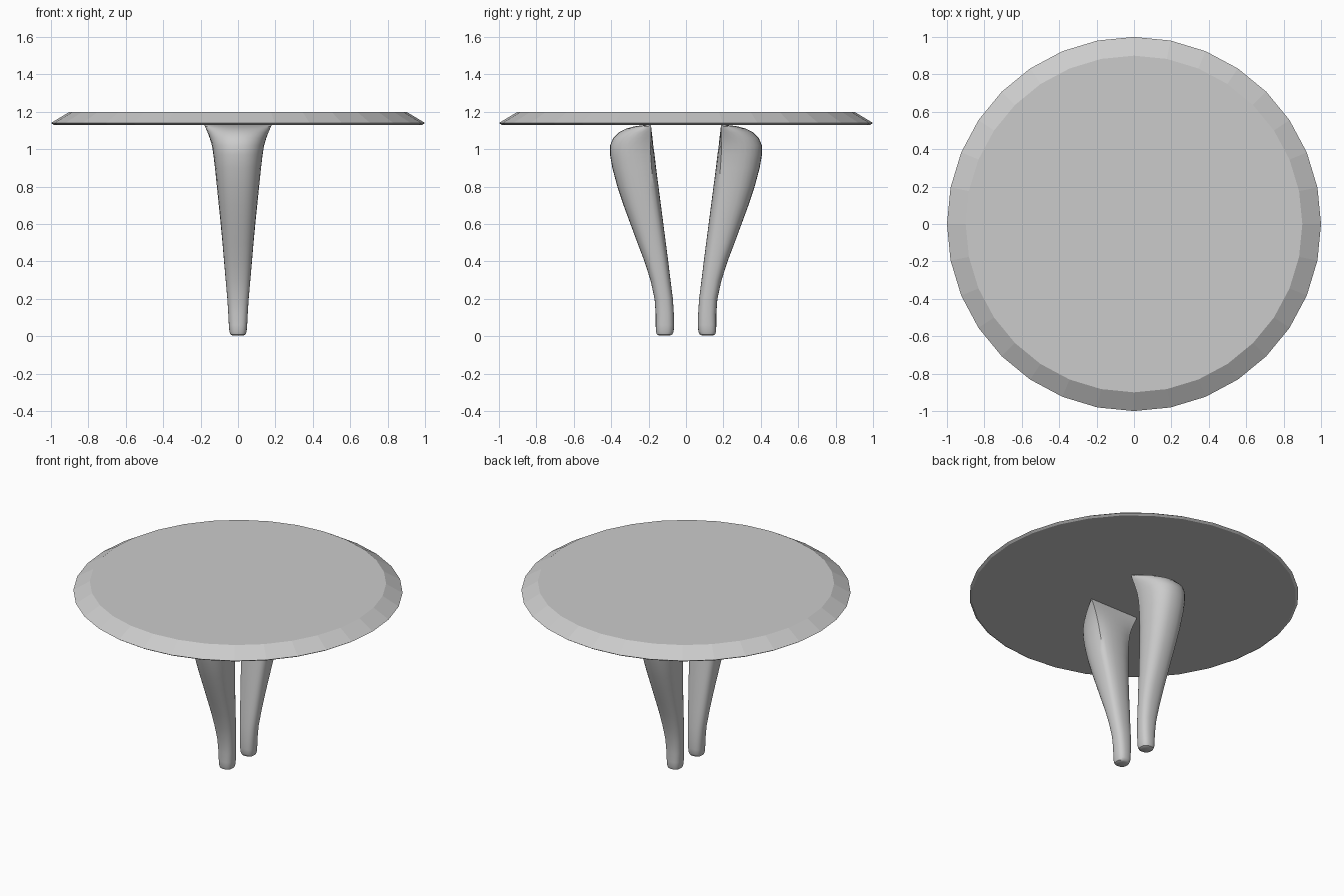
import bpy, bmesh
from math import sin, cos, pi, radians

if "Cube" in bpy.data.objects:
    bpy.data.objects.remove(bpy.data.objects["Cube"])


def loft(name, rings, smooth):
    """Skin a stack of equal-length point rings and cap both ends."""
    bm = bmesh.new()
    loops = [[bm.verts.new(p) for p in ring] for ring in rings]
    n = len(loops[0])
    for a, b in zip(loops, loops[1:]):
        for i in range(n):
            j = (i + 1) % n
            bm.faces.new((a[i], a[j], b[j], b[i]))
    bm.faces.new(loops[0][::-1])
    bm.faces.new(loops[-1])
    bmesh.ops.remove_doubles(bm, verts=bm.verts, dist=0.0005)
    bmesh.ops.recalc_face_normals(bm, faces=bm.faces)
    me = bpy.data.meshes.new(name)
    bm.to_mesh(me)
    bm.free()
    ob = bpy.data.objects.new(name, me)
    bpy.context.collection.objects.link(ob)
    if smooth:
        bpy.ops.object.select_all(action='DESELECT')
        ob.select_set(True)
        bpy.context.view_layer.objects.active = ob
        bpy.ops.object.shade_smooth_by_angle(angle=radians(40))
    return ob


# Faceted round top with a wide bevel
SIDES = 32
profile = [(0.985, 1.13), (1.0, 1.14), (0.9, 1.2)]
loft("table_top", [[(r * cos(2 * pi * i / SIDES), r * sin(2 * pi * i / SIDES), z)
                    for i in range(SIDES)] for r, z in profile], False)

# Leg sections: height, inner y, outer y, half width, flatness of inner side
SECTIONS = [
    (0.004, 0.085, 0.145, 0.030, 0), (0.010, 0.073, 0.156, 0.041, 0),
    (0.025, 0.066, 0.161, 0.046, 0), (0.06, 0.064, 0.162, 0.049, 0),
    (0.12, 0.065, 0.162, 0.052, 0), (0.20, 0.070, 0.168, 0.057, 0),
    (0.30, 0.083, 0.190, 0.066, 0), (0.40, 0.095, 0.222, 0.075, 0.05),
    (0.50, 0.108, 0.260, 0.084, 0.1), (0.60, 0.121, 0.297, 0.094, 0.15),
    (0.70, 0.134, 0.334, 0.105, 0.2), (0.80, 0.147, 0.367, 0.116, 0.25),
    (0.90, 0.160, 0.394, 0.127, 0.35), (0.97, 0.168, 0.406, 0.136, 0.45),
    (1.02, 0.175, 0.406, 0.145, 0.6), (1.06, 0.179, 0.389, 0.156, 0.75),
    (1.09, 0.183, 0.358, 0.166, 0.88), (1.11, 0.185, 0.320, 0.173, 0.95),
    (1.122, 0.187, 0.275, 0.177, 1), (1.132, 0.188, 0.200, 0.180, 1),
]


def section(z, inner, outer, hw, flat, side, n=28):
    pts = []
    for i in range(n):
        t = 2 * pi * i / n
        sgn = 1 if t <= pi else -1
        s = t if t <= pi else 2 * pi - t
        # rounded section
        e = 0.8
        c = abs(cos(s)) ** e * (1 if cos(s) >= 0 else -1)
        ex = hw * max(sin(s), 0) ** e
        ey = (inner + outer) / 2 + (outer - inner) / 2 * c
        # D-shaped section, flat towards the middle of the table
        split = pi * 10 / 14
        if s <= split + 1e-6:
            a = s / split * pi / 2
            dx, dy = hw * sin(a), inner + (outer - inner) * cos(a)
        else:
            dx, dy = hw * (pi - s) / (pi - split), inner
        pts.append((sgn * (ex + (dx - ex) * flat),
                    side * (ey + (dy - ey) * flat), z))
    return pts


# Front and back legs mirror each other
for name, side in (("front_leg", -1), ("back_leg", 1)):
    loft(name, [section(*s, side) for s in SECTIONS], True)
